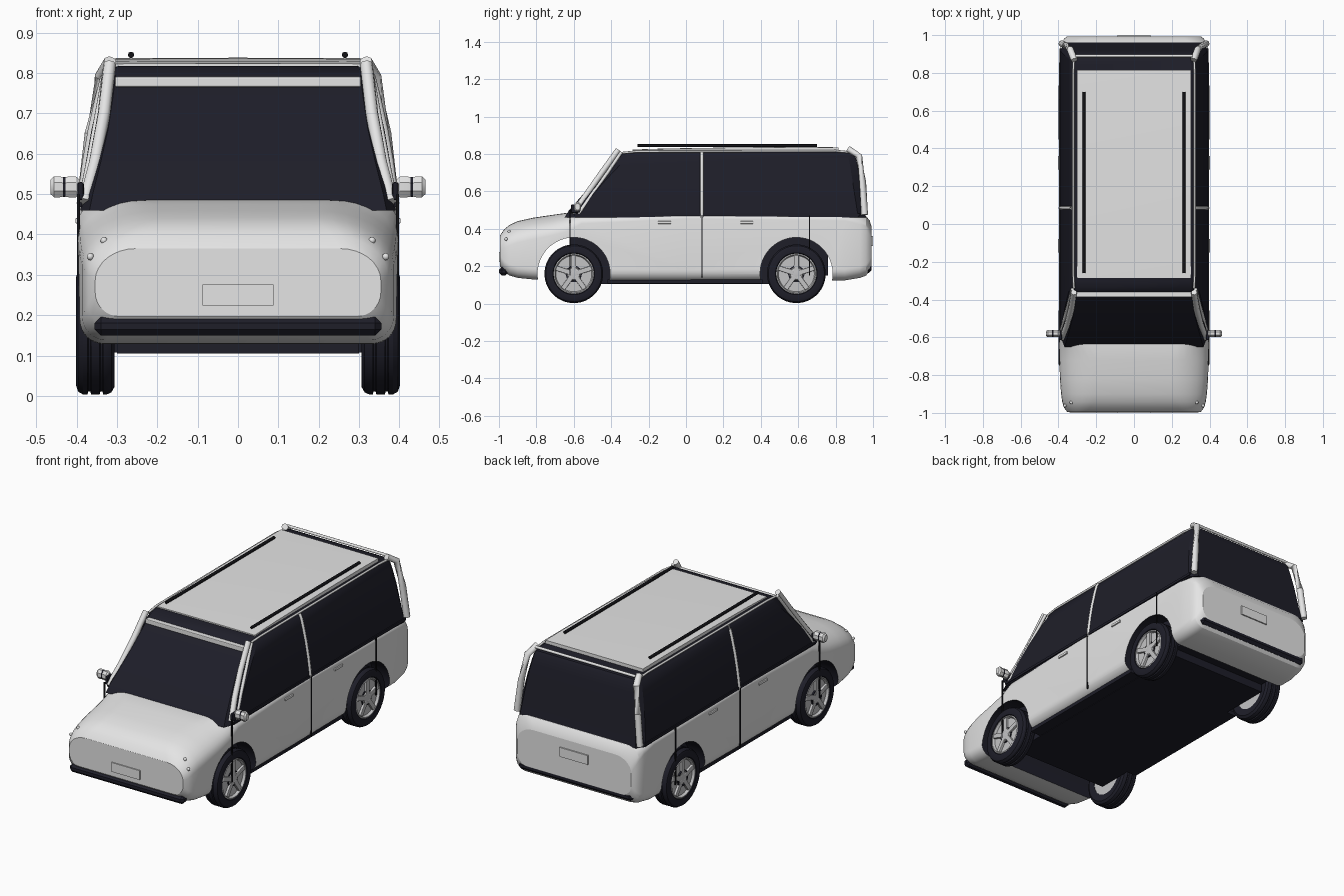
import bpy, bmesh, math
from mathutils import Vector, Matrix

if "Cube" in bpy.data.objects:
    bpy.data.objects.remove(bpy.data.objects["Cube"])


def material(name, rgb):
    m = bpy.data.materials.new(name)
    m.diffuse_color = (*rgb, 1)
    m.use_nodes = True
    m.node_tree.nodes["Principled BSDF"].inputs["Base Color"].default_value = m.diffuse_color
    return m


WHITE = material("pale_paint", (0.78, 0.78, 0.78))
DARK = material("dark_glass_and_rubber", (0.013, 0.013, 0.022))
GREY = material("wheel_grey", (0.55, 0.55, 0.56))
BLACK = material("seam_black", (0.006, 0.006, 0.008))


def finish(bm, name, mats, smooth=None):
    bmesh.ops.recalc_face_normals(bm, faces=bm.faces)
    me = bpy.data.meshes.new(name)
    bm.to_mesh(me)
    bm.free()
    ob = bpy.data.objects.new(name, me)
    bpy.context.collection.objects.link(ob)
    for m in mats:
        me.materials.append(m)
    if smooth:
        shade(ob, smooth)
    return ob


def shade(ob, angle):
    bpy.ops.object.select_all(action='DESELECT')
    ob.select_set(True)
    bpy.context.view_layer.objects.active = ob
    bpy.ops.object.shade_smooth_by_angle(angle=math.radians(angle))


def box(name, lo, hi, mat, bevel=0.0, matrix=None, segments=2):
    bm = bmesh.new()
    lo, hi = Vector(lo), Vector(hi)
    bmesh.ops.create_cube(bm, size=1)
    for v in bm.verts:
        v.co = (lo + hi) / 2 + v.co * (hi - lo)
    if bevel:
        bmesh.ops.bevel(bm, geom=bm.edges[:], offset=bevel, segments=segments, affect='EDGES', profile=0.5)
    if matrix:
        bm.transform(matrix)
    return finish(bm, name, [mat])


def loft(name, rings, mats, smooth=None, caps=True):
    bm = bmesh.new()
    rows = [[bm.verts.new(p) for p in r] for r in rings]
    n = len(rows[0])
    for a, b in zip(rows, rows[1:]):
        for i in range(n):
            j = (i + 1) % n
            bm.faces.new((a[i], a[j], b[j], b[i]))
    if caps:
        bm.faces.new(rows[0])
        bm.faces.new(rows[-1])
    return finish(bm, name, mats, smooth)


def tube(name, pts, r, mat, sides=8):
    pts = [Vector(p) for p in pts]
    rings = []
    for i, p in enumerate(pts):
        t = (pts[min(i + 1, len(pts) - 1)] - pts[max(i - 1, 0)]).normalized()
        u = t.cross(Vector((0, 0, 1)) if abs(t.z) < 0.9 else Vector((1, 0, 0))).normalized()
        w = t.cross(u)
        rings.append([p + r * (u * math.cos(k * math.tau / sides) + w * math.sin(k * math.tau / sides))
                      for k in range(sides)])
    return loft(name, rings, [mat], 50)


def lathe(name, profile, mat, centre, side, n=40, squash=1.0, caps=True):
    """Revolve (radius, x) points about the axle."""
    rings = [[(side * x, centre[0] + squash * r * math.cos((k + .5) * math.tau / n),
               centre[1] + r * math.sin((k + .5) * math.tau / n)) for k in range(n)] for r, x in profile]
    return loft(name, rings, [mat], 30, caps)


# Lower body: rounded sections along y
def section(y, w, zb, zt, rx, rz):
    pts, n, rb = [], 8, 0.06
    corners = ((w - rx, zt - rz, rx, rz, 0), (-w + rx, zt - rz, rx, rz, 1),
               (-w + rb, zb + rb, rb, rb, 2), (w - rb, zb + rb, rb, rb, 3))
    for cx, cz, ax, az, q in corners:
        for k in range(n + 1):
            a = (q + k / n) * math.pi / 2
            pts.append((cx + ax * math.cos(a), y, cz + az * math.sin(a)))
    return pts


stations = [(-0.994, .354, .197, .365, .10, .08), (-0.972, .371, .168, .398, .14, .10),
            (-0.942, .380, .150, .422, .17, .11), (-0.90, .386, .138, .441, .19, .115),
            (-0.82, .392, .13, .459, .20, .115), (-0.72, .395, .125, .474, .20, .11),
            (-0.64, .396, .122, .485, .17, .10), (-0.56, .396, .12, .478, .05, .05),
            (0.0, .396, .12, .475, .02, .02), (0.85, .396, .125, .474, .03, .03),
            (0.93, .391, .138, .473, .05, .05), (0.962, .383, .15, .468, .08, .07),
            (0.982, .369, .172, .445, .10, .08), (0.993, .354, .197, .410, .10, .08)]
body = loft("lower_body", [section(*s) for s in stations], [WHITE, DARK])

# Wheel arches cut right through
AXLES = ((-0.60, 0.16), (0.59, 0.16))
for y, z in AXLES:
    bm = bmesh.new()
    bmesh.ops.create_cone(bm, cap_ends=True, segments=48, radius1=.194, radius2=.194, depth=1.2,
                          matrix=Matrix.Translation((0, y, z)) @ Matrix.Rotation(math.pi / 2, 4, 'Y'))
    for f in bm.faces:
        f.material_index = 1
    cutter = finish(bm, "arch_cutter", [WHITE, DARK])
    mod = body.modifiers.new("arch", 'BOOLEAN')
    mod.operation, mod.solver, mod.object = 'DIFFERENCE', 'EXACT', cutter
    bpy.context.view_layer.objects.active = body
    bpy.ops.object.modifier_apply(modifier=mod.name)
    bpy.data.objects.remove(cutter)
shade(body, 24)

# Crisp outline around the flat nose and tail panels
me = body.data
rims = {k for p in me.polygons if abs(p.normal.y) > .999 and abs(p.center.y) > .99 for k in p.edge_keys}
for e in me.edges:
    if e.key in rims:
        e.use_edge_sharp = True

# Dark floor and inner wheel housings
box("floor", (-.30, -.62, .105), (.30, .70, .355), DARK)
box("rear_housing", (-.30, .69, .15), (.30, .76, .335), DARK)
box("sill_floor", (-.365, -.42, .108), (.365, .41, .13), DARK)

# Glass cabin: z, front y, rear y, front half width, side half width, rear half width
cabin = [(.46, -.65, .962, .368, .390, .36), (.50, -.625, .955, .360, .388, .355),
         (.58, -.555, .942, .340, .377, .345), (.66, -.485, .93, .322, .363, .335),
         (.74, -.41, .917, .310, .345, .32), (.79, -.362, .906, .304, .332, .31),
         (.808, -.335, .895, .302, .322, .305), (.817, -.30, .875, .295, .305, .295)]
rings = []
for z, yf, yr, wf, ws, wr in cabin:
    half = [(wf, yf), (ws, yf + .055), (ws, yr - .04), (wr, yr)]
    rings.append([(x, y, z) for x, y in half] + [(-x, y, z) for x, y in reversed(half)])
loft("glass_cabin", rings, [DARK], 25)

# Roof panel, rising gently to the rear
rings = []
for y, top in ((-.285, .824), (-.1, .830), (.3, .836), (.65, .838), (.815, .836)):
    arc = [(x / 6 * .303, y, top - .001 * (x / 6) ** 2) for x in range(-6, 7)]
    rings.append(arc + [(.303, y, .808), (-.303, y, .808)])
loft("roof_panel", rings, [WHITE], 30)

# Windscreen and tailgate headers
box("windscreen_header", (-.305, -.387, .765), (.305, -.345, .791), WHITE, .004)
tube("tailgate_header", [(-.31, .890, .824), (.31, .890, .824)], .008, WHITE)

# Bumper bars with tapered ends, number plates
for s, z, y, pz in ((-1, .173, .975, .25), (1, .188, .968, .335)):
    box("bumper_bar", (-.355, s * y - .024, z - .023), (.355, s * y + .024, z + .023), DARK, .015, None, 1)
    box("number_plate", (-.088, s * .995 - .005, pz - .026), (.088, s * .995 + .005, pz + .026), WHITE)

for s in (-1, 1):
    # Pillars, roof gutter and roof rail
    tube("windscreen_pillar", [(s * .380, -.605, .48), (s * .354, -.535, .58), (s * .332, -.45, .70),
                               (s * .318, -.362, .822)], .016, WHITE)
    tube("windscreen_pillar_trim", [(s * .388, -.575, .48), (s * .368, -.505, .58), (s * .346, -.42, .70),
                                    (s * .326, -.345, .81)], .009, WHITE)
    tube("rear_pillar", [(s * .382, .955, .475), (s * .362, .945, .65), (s * .338, .925, .79),
                         (s * .316, .868, .826)], .018, WHITE)
    tube("middle_pillar", [(s * z[4], .085, z[0]) for z in cabin[:-1]], .009, WHITE)
    tube("roof_gutter", [(s * .318, -.34, .806), (s * .322, -.26, .814), (s * .322, .80, .817),
                         (s * .318, .89, .808)], .006, WHITE)
    tube("roof_rail", [(s * .265, -.26, .845), (s * .265, .70, .845)], .008, BLACK)

    # Door seams and handles
    for y, z0, z1 in ((-.62, .15, .50), (.085, .14, .475), (.66, .15, .475)):
        box("door_seam", (s * .3955 - .004, y - .003, z0), (s * .3955 + .004, y + .003, z1), BLACK)
    box("belt_trim", (s * .391 - .004, -.60, .468), (s * .391 + .004, .93, .482), DARK)
    for y in (-.115, .325):
        box("door_handle", (s * .397 - .006, y - .036, .427), (s * .397 + .006, y + .036, .441), WHITE, .003)

    # Door mirror: two pale shells around a dark band
    box("mirror_base", (s * .39 - .008, -.615, .485), (s * .39 + .008, -.565, .53), DARK, .006)
    for x0, x1, ra, rb, mat in ((.393, .428, .020, .026, WHITE), (.427, .434, .0265, .0265, DARK),
                                (.433, .465, .026, .019, WHITE)):
        lathe("mirror_shell", [(ra, x0), (.028, x0 + .009), (.028, x1 - .009), (rb, x1)]
              if mat is WHITE else [(ra, x0), (rb, x1)], mat, (-.58, .518), s, 8, .75)

    # Small lamps on the nose corners
    for x, y, z in ((.332, -.945, .385), (.366, -.962, .345)):
        bm = bmesh.new()
        bmesh.ops.create_icosphere(bm, subdivisions=2, radius=.009,
                                   matrix=Matrix.Translation((s * x, y, z)))
        finish(bm, "nose_lamp", [WHITE], 40)

    # Wheels: grooved tyre, rim disc and five thick spokes round a hub
    for c in AXLES:
        lathe("tyre", [(.10, .31), (.138, .306), (.152, .314), (.157, .326), (.157, .334), (.149, .336),
                       (.149, .341), (.157, .343), (.157, .364), (.149, .366), (.149, .371), (.157, .373),
                       (.157, .384), (.150, .396), (.136, .401), (.112, .399), (.105, .385)],
              DARK, c, s, caps=False)
        lathe("rim", [(.10, .312), (.108, .32), (.108, .396), (.102, .398), (.096, .384), (.036, .384),
                      (.032, .395), (.012, .397)], GREY, c, s)
        for k in range(5):
            rot = Matrix.Translation((s * .388, *c)) @ Matrix.Rotation(k * math.tau / 5, 4, 'X')
            box("spoke", (-.009, -.013, .015), (.009, .013, .099), GREY, .003, rot)
            # Thin dark shadow gap at the hub between spokes
            gap = rot @ Matrix.Rotation(math.tau / 10, 4, 'X')
            box("spoke_gap", (-.008, -.014, .037), (-.003, .014, .043), DARK, 0, gap)
            box("spoke_gap_inner", (-.004, -.014, .037), (.001, .014, .043), DARK, 0, gap)
